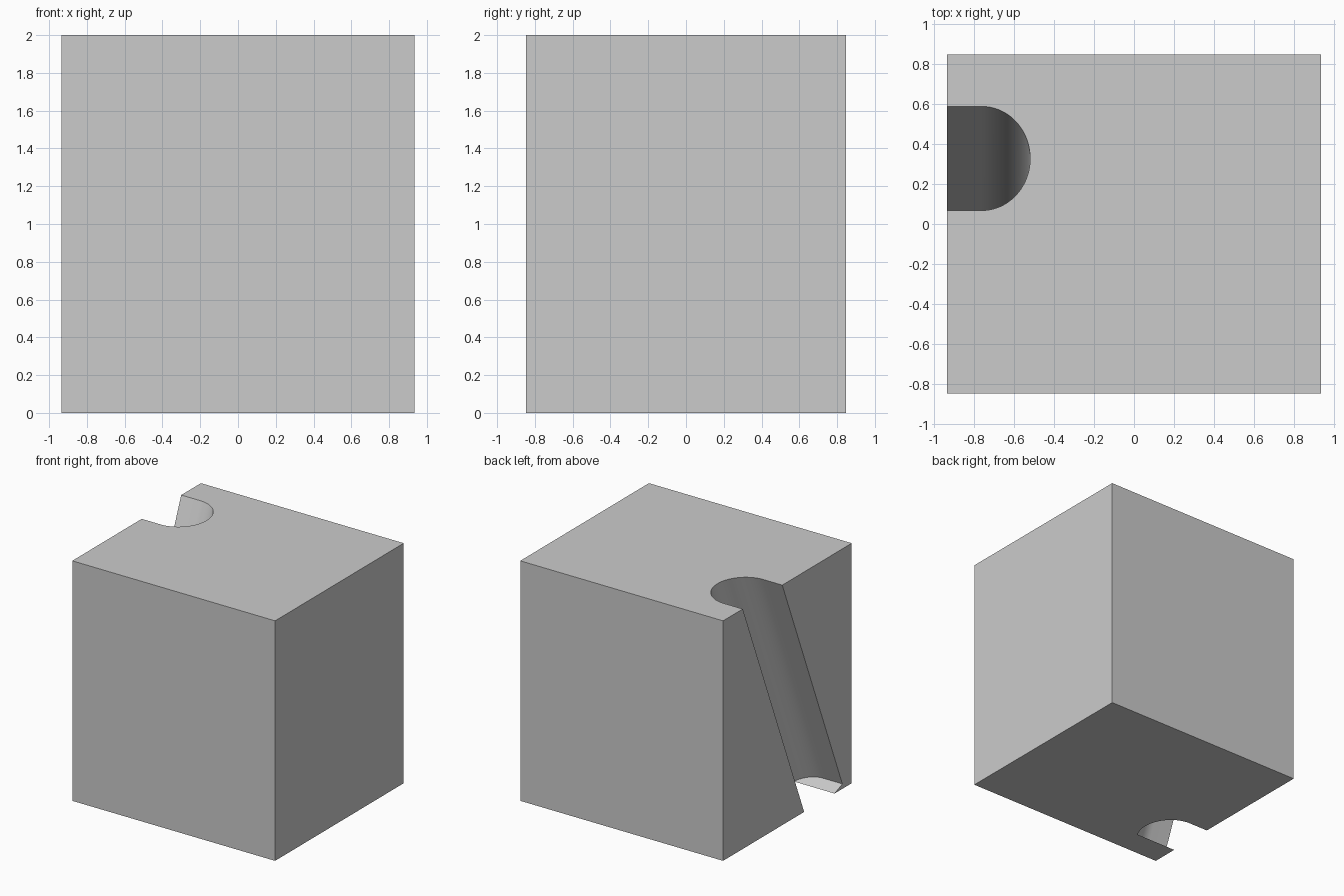
import bpy
import bmesh
from math import radians, sin, cos, pi
from mathutils import Matrix

default = bpy.data.objects.get("Cube")
if default:
    bpy.data.objects.remove(default, do_unlink=True)

WIDTH, DEPTH, HEIGHT = 1.87, 1.694, 2.0
RADIUS, TILT, STEPS = 0.241, radians(22), 40

grey = bpy.data.materials.new("plain_grey")
grey.use_nodes = True
colour = (0.6, 0.6, 0.6, 1)
grey.diffuse_color = colour
grey.node_tree.nodes["Principled BSDF"].inputs["Base Color"].default_value = colour


def make_object(name, bm):
    bmesh.ops.recalc_face_normals(bm, faces=bm.faces)
    mesh = bpy.data.meshes.new(name)
    bm.to_mesh(mesh)
    bm.free()
    mesh.materials.append(grey)
    obj = bpy.data.objects.new(name, mesh)
    bpy.context.collection.objects.link(obj)
    return obj


# Solid block
bm = bmesh.new()
bmesh.ops.create_cube(bm, size=1, matrix=Matrix.Translation((0, 0, HEIGHT / 2))
                      @ Matrix.Diagonal((WIDTH, DEPTH, HEIGHT, 1)))
block = make_object("block", bm)

# Round-bottomed slot with a square end, leaning towards the back
bm = bmesh.new()
profile = [(-1.3, -RADIUS)]
for i in range(STEPS + 1):
    a = -pi / 2 + pi * i / STEPS
    profile.append((-0.76 + RADIUS * cos(a), RADIUS * sin(a)))
profile.append((-1.3, RADIUS))
face = bm.faces.new([bm.verts.new((x, y, 0)) for x, y in profile])
walls = bmesh.ops.extrude_face_region(bm, geom=[face])["geom"]
bmesh.ops.translate(bm, vec=(0, 0, 2.8),
                    verts=[v for v in walls if isinstance(v, bmesh.types.BMVert)])
bm.transform(Matrix.Translation((0, -0.5, -0.049)) @ Matrix.Rotation(-TILT, 4, "X"))
cutter = make_object("slot_cutter", bm)
cutter.hide_render = True

# Cut the slot and keep its rim crisp
bpy.ops.object.select_all(action="DESELECT")
block.select_set(True)
bpy.context.view_layer.objects.active = block
cut = block.modifiers.new("slot", "BOOLEAN")
cut.operation = "DIFFERENCE"
cut.solver = "EXACT"
cut.object = cutter
bpy.ops.object.modifier_apply(modifier=cut.name)
bpy.data.objects.remove(cutter, do_unlink=True)
bpy.ops.object.shade_smooth_by_angle(angle=radians(30))
